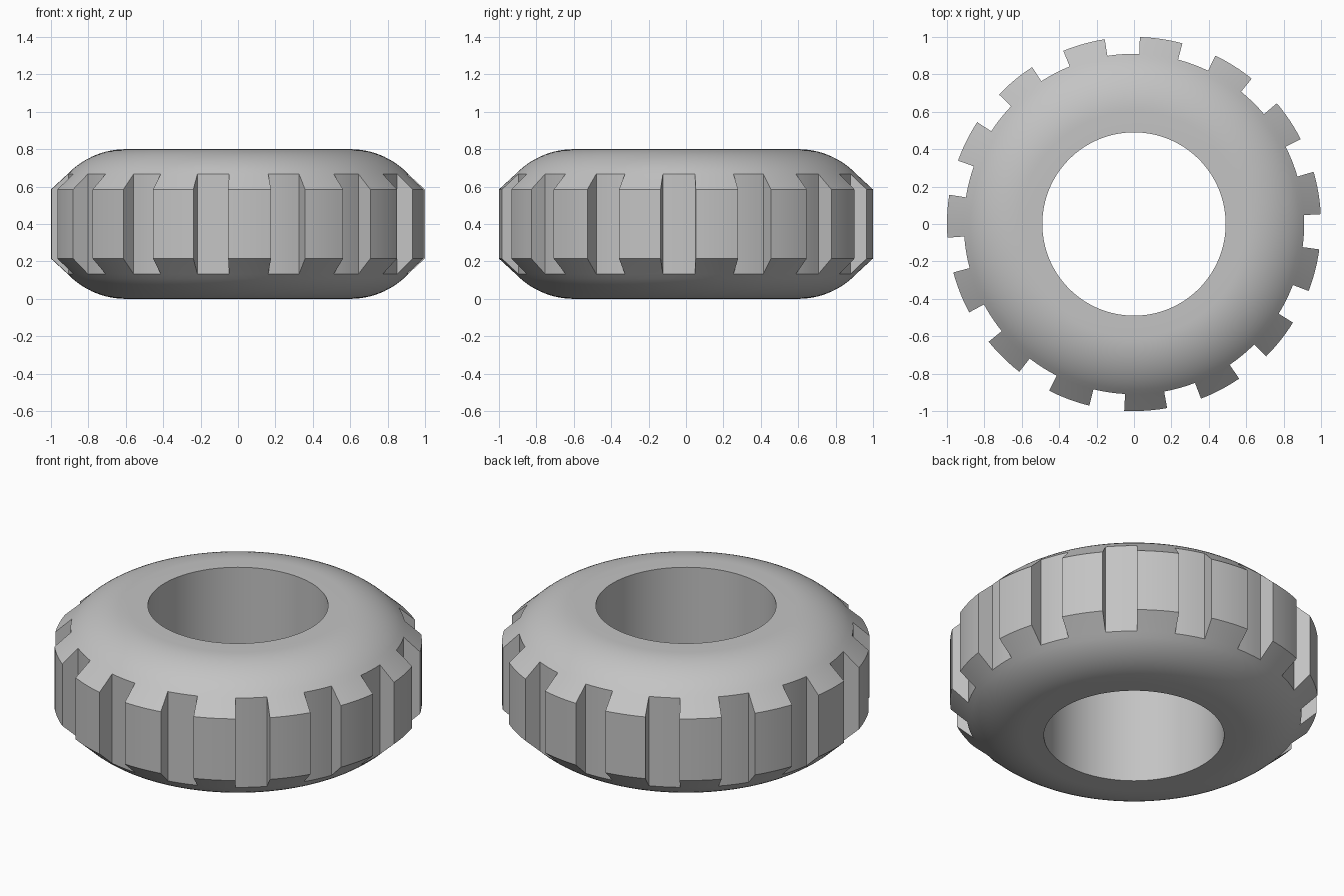
import bpy
import bmesh
from math import radians, sin, cos, sqrt

cube = bpy.data.objects.get("Cube")
if cube:
    bpy.data.objects.remove(cube, do_unlink=True)

HEIGHT = 0.8
TEETH = 15
PITCH = 360 / TEETH
TOOTH_ANGLE = 13.2        # degrees covered by one tread block
FIRST_CENTRE = 9.6        # direction of the first tread block
HOLE_R, CROWN_R, FLOOR_R, TREAD_R = 0.49, 0.6, 0.91, 1.0
SHOULDER_R = 0.43         # rounding radius of the sidewall
TREAD_Z = 0.585
ARC_STEPS = 12


def mirrored(points):
    """Add the lower half of a profile, in reverse order."""
    return points + [(r, HEIGHT - z) for r, z in reversed(points)]


# Sidewall profile: hole edge, flat crown, then the rounded shoulder
upper = [(HOLE_R, HEIGHT)]
for i in range(ARC_STEPS + 1):
    d = (FLOOR_R - CROWN_R) * i / ARC_STEPS
    upper.append((CROWN_R + d, HEIGHT - SHOULDER_R + sqrt(SHOULDER_R ** 2 - d * d)))
core = mirrored(upper)
floor_top, floor_low = len(upper) - 1, len(upper)
tread = mirrored([(TREAD_R, TREAD_Z)])

# Angular stations: fine steps over each block, then over each groove
stations = []
for t in range(TEETH):
    start = FIRST_CENTRE + t * PITCH - TOOTH_ANGLE / 2
    stations += [(start + TOOTH_ANGLE * i / 6, True) for i in range(6)]
    gap = PITCH - TOOTH_ANGLE
    stations += [(start + TOOTH_ANGLE + gap * i / 4, False) for i in range(4)]

bm = bmesh.new()


def ring(profile, angle):
    a = radians(angle)
    return [bm.verts.new((r * cos(a), r * sin(a), z)) for r, z in profile]


core_rings = [ring(core, a) for a, _ in stations]
n = len(stations)
# Outer tread vertices exist only on the blocks and their two end walls
tread_rings = [ring(tread, a) if on or stations[i - 1][1] else None
               for i, (a, on) in enumerate(stations)]


def bridge(a, b):
    for k in range(len(a) - 1):
        bm.faces.new((a[k], a[k + 1], b[k + 1], b[k]))


for i, (_, on) in enumerate(stations):
    j = (i + 1) % n
    a, b = core_rings[i], core_rings[j]
    # Sidewalls and the hole wall
    bridge(a[:floor_low], b[:floor_low])
    bridge(a[floor_low:], b[floor_low:])
    bridge([a[-1], a[0]], [b[-1], b[0]])
    if on:
        # Bevelled tread block
        bridge([a[floor_top], *tread_rings[i], a[floor_low]],
               [b[floor_top], *tread_rings[j], b[floor_low]])
    else:
        # Groove floor
        bridge([a[floor_top], a[floor_low]], [b[floor_top], b[floor_low]])
    # Block end walls
    if on != stations[i - 1][1]:
        bm.faces.new([a[floor_top], *tread_rings[i], a[floor_low]])

bmesh.ops.recalc_face_normals(bm, faces=bm.faces)
mesh = bpy.data.meshes.new("tyre")
bm.to_mesh(mesh)
bm.free()
tyre = bpy.data.objects.new("tyre", mesh)
bpy.context.collection.objects.link(tyre)

# Plain grey rubber
rubber = bpy.data.materials.new("grey rubber")
rubber.use_nodes = True
grey = (0.55, 0.55, 0.55, 1)
rubber.diffuse_color = grey
rubber.node_tree.nodes["Principled BSDF"].inputs["Base Color"].default_value = grey
mesh.materials.append(rubber)

bpy.ops.object.select_all(action="DESELECT")
tyre.select_set(True)
bpy.context.view_layer.objects.active = tyre
bpy.ops.object.shade_smooth_by_angle(angle=radians(25))
